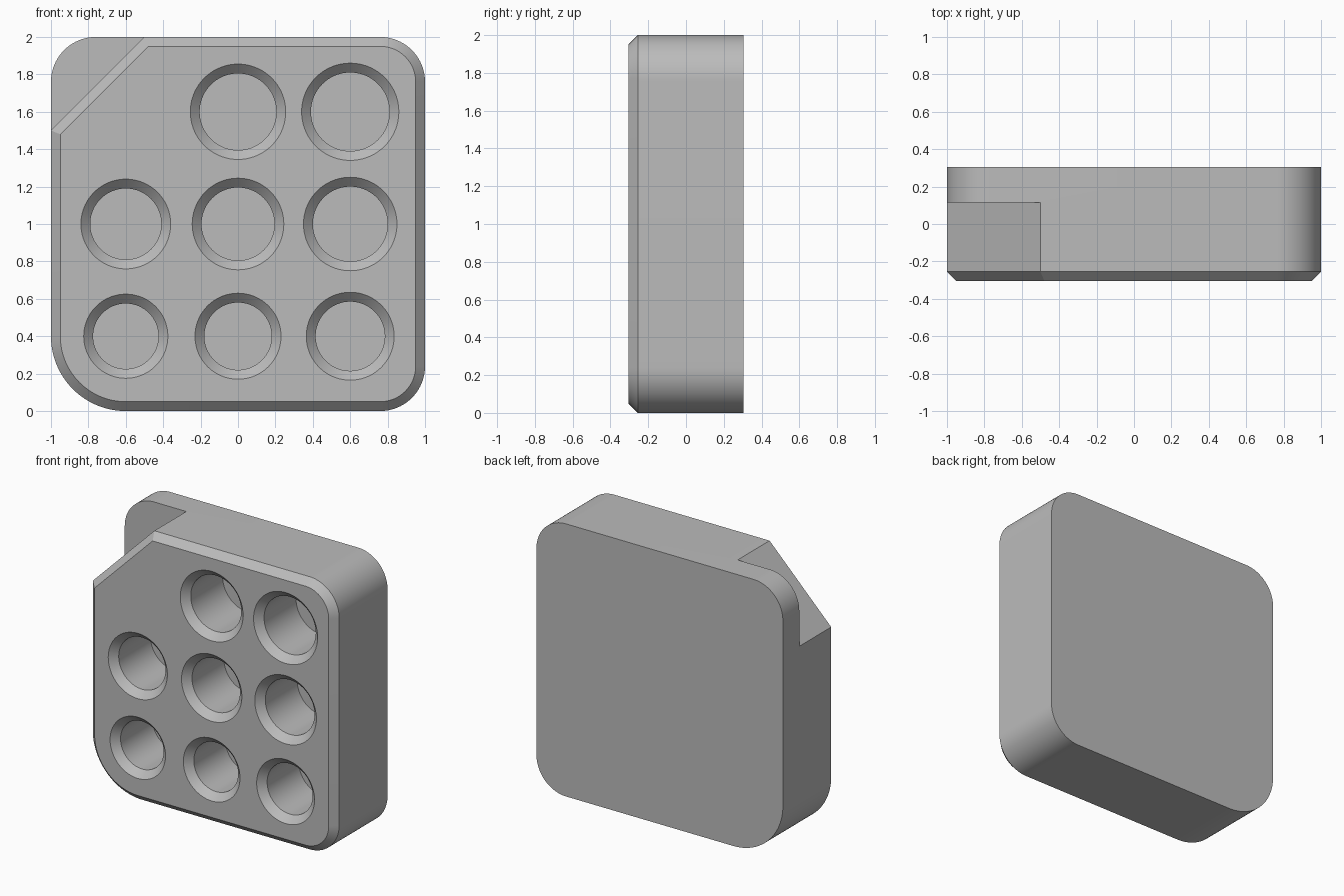
import bpy, bmesh, math

cube = bpy.data.objects.get("Cube")
if cube:
    bpy.data.objects.remove(cube, do_unlink=True)

FRONT, STEP, BACK = -0.305, 0.115, 0.305
CHAMFER = 0.05
CORNER, BIG_CORNER, CUT = 0.24, 0.4, 0.5

grey = bpy.data.materials.new("plain grey")
grey.use_nodes = True
grey.diffuse_color = (0.5, 0.5, 0.5, 1)
grey.node_tree.nodes["Principled BSDF"].inputs["Base Color"].default_value = (0.5, 0.5, 0.5, 1)


def arc(cx, cz, r, start, steps=24):
    """Quarter arc, counter-clockwise, from a start angle in degrees."""
    angles = [math.radians(start + 90 * i / steps) for i in range(steps + 1)]
    return [(cx + r * math.cos(a), cz + r * math.sin(a)) for a in angles]


def outline(inset=0.0, clipped=False):
    """Rounded square; the upper corner at -x is rounded or clipped."""
    r, big = CORNER, BIG_CORNER
    pts = arc(-1 + big, big, big - inset, 180)
    pts += arc(1 - r, r, r - inset, 270)
    pts += arc(1 - r, 2 - r, r - inset, 0)
    if clipped:
        rise = 3 - CUT - inset * math.sqrt(2)
        pts += [(2 - inset - rise, 2 - inset), (-1 + inset, rise - 1 + inset)]
    else:
        pts += arc(-1 + r, 2 - r, r - inset, 90)
    return pts


def circle(cx, cz, r, steps=72):
    return [(cx + r * math.cos(math.tau * i / steps),
             cz + r * math.sin(math.tau * i / steps)) for i in range(steps)]


def loft(name, sections):
    """Closed solid through (y, outline) sections, front to back."""
    bm = bmesh.new()
    rings = [[bm.verts.new((x, y, z)) for x, z in pts] for y, pts in sections]
    n = len(rings[0])
    for a, b in zip(rings, rings[1:]):
        for i in range(n):
            j = (i + 1) % n
            bm.faces.new((a[i], a[j], b[j], b[i]))
    bm.faces.new(rings[0])
    bm.faces.new(rings[-1][::-1])
    bmesh.ops.recalc_face_normals(bm, faces=bm.faces)
    mesh = bpy.data.meshes.new(name)
    bm.to_mesh(mesh)
    bm.free()
    mesh.materials.append(grey)
    obj = bpy.data.objects.new(name, mesh)
    bpy.context.collection.objects.link(obj)
    return obj


def combine(target, other, operation):
    """Apply a boolean and discard the helper object."""
    mod = target.modifiers.new("boolean", 'BOOLEAN')
    mod.operation, mod.solver, mod.object = operation, 'EXACT', other
    bpy.context.view_layer.objects.active = target
    bpy.ops.object.modifier_apply(modifier=mod.name)
    bpy.data.objects.remove(other, do_unlink=True)


# Front slab with chamfered rim and clipped corner, joined to the back plate
block = loft("holder_block", [
    (FRONT, outline(CHAMFER, True)),
    (FRONT + CHAMFER, outline(0, True)),
    (STEP, outline(0, True))])
plate = loft("back_plate", [(STEP, outline()), (BACK, outline())])
combine(block, plate, 'UNION')

# Blind holes with countersunk rims, growing slightly from one to the next
index = 0
for row in range(3):
    for col in range(3):
        if row == 2 and col == 0:
            continue
        cx, cz = 0.6 * (col - 1), 0.4 + 0.6 * row
        r = 0.175 + 0.005 * index
        index += 1
        cutter = loft("hole_cutter", [
            (FRONT - 0.02, circle(cx, cz, r + CHAMFER + 0.02)),
            (FRONT + CHAMFER, circle(cx, cz, r)),
            (STEP, circle(cx, cz, r))])
        cutter.hide_render = True
        combine(block, cutter, 'DIFFERENCE')

# Smooth round walls, crisp edges
bpy.ops.object.select_all(action='DESELECT')
block.select_set(True)
bpy.context.view_layer.objects.active = block
bpy.ops.object.shade_smooth_by_angle(angle=math.radians(30))
